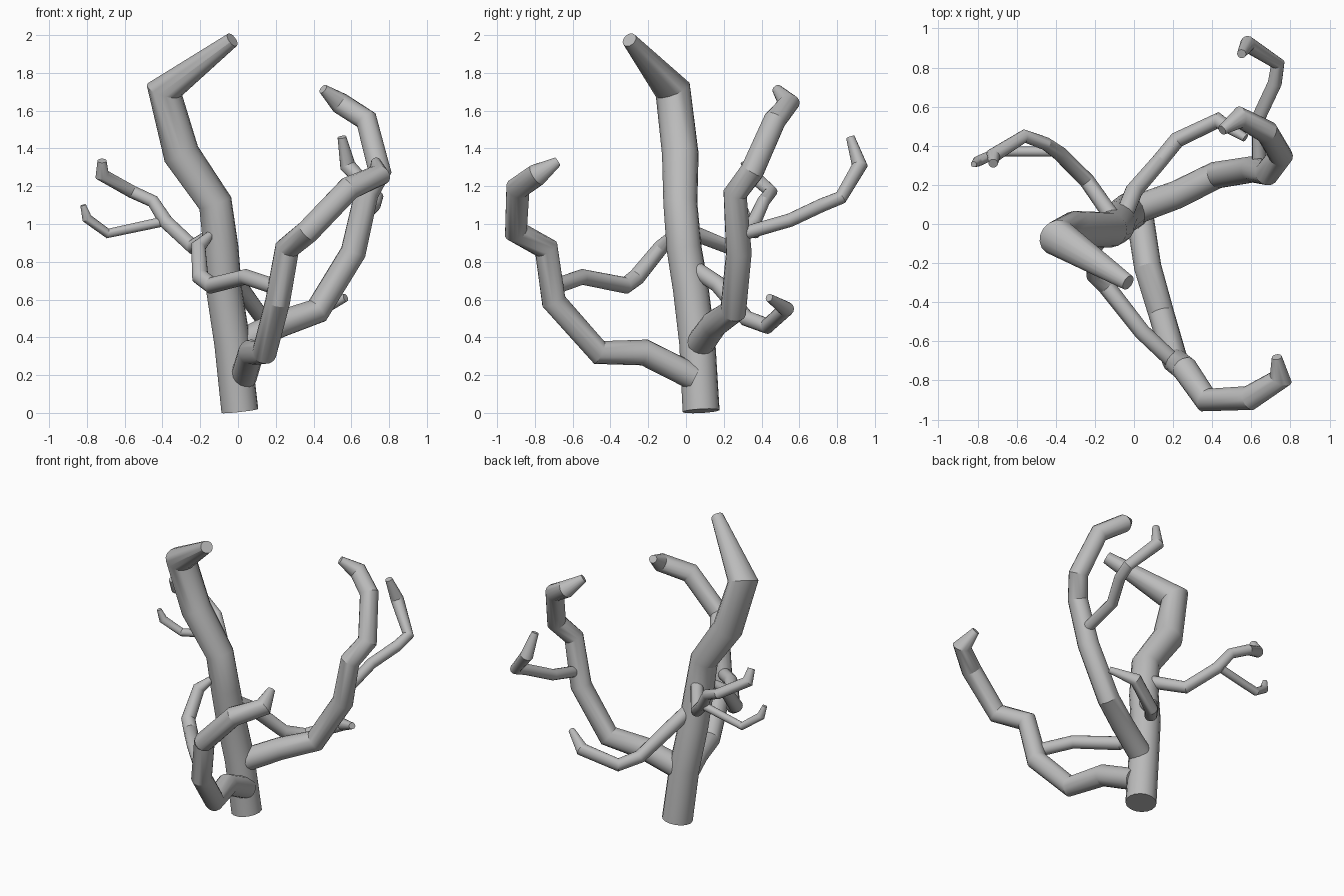
import bpy
import math

bark = bpy.data.materials.new("grey_bark")
bark.diffuse_color = (0.5, 0.5, 0.5, 1)


def limb(name, points):
    """Capped tapered tube through (x, y, z, radius) points."""
    curve = bpy.data.curves.new(name, 'CURVE')
    curve.dimensions = '3D'
    curve.bevel_depth = 1.0
    curve.bevel_resolution = 6
    curve.use_fill_caps = True
    spline = curve.splines.new('POLY')
    spline.points.add(len(points) - 1)
    for p, (x, y, z, r) in zip(spline.points, points):
        p.co = (x, y, z, 1)
        p.radius = r
    curve.materials.append(bark)
    obj = bpy.data.objects.new(name, curve)
    bpy.context.collection.objects.link(obj)
    bpy.ops.object.select_all(action='DESELECT')
    obj.select_set(True)
    bpy.context.view_layer.objects.active = obj
    bpy.ops.object.convert(target='MESH')
    bpy.ops.object.shade_smooth_by_angle(angle=math.radians(25))
    return bpy.context.object


# Main stem, leaning left and hooking forward at the top
limb("trunk", [
    (0.01, 0.08, 0.01, .098), (-0.03, 0.06, 0.37, .096), (-0.075, 0.025, 0.66, .095),
    (-0.09, -0.01, 0.87, .093), (-0.12, -0.03, 1.11, .09), (-0.30, -0.03, 1.37, .097),
    (-0.39, -0.07, 1.71, .097), (-0.03, -0.30, 1.975, .04)])

# Large limbs
limb("front_limb", [
    (0.03, 0.04, 0.19, .07), (0.07, -0.22, 0.32, .07), (0.14, -0.46, 0.32, .066),
    (0.21, -0.70, 0.59, .066), (0.26, -0.74, 0.87, .066), (0.37, -0.90, 0.96, .064),
    (0.59, -0.89, 1.19, .064), (0.75, -0.79, 1.26, .06), (0.73, -0.68, 1.33, .026)])
limb("right_limb", [
    (0.0, 0.07, 0.36, .075), (0.22, 0.15, 0.47, .072), (0.42, 0.25, 0.54, .07),
    (0.61, 0.28, 0.85, .068), (0.68, 0.26, 1.16, .064), (0.75, 0.35, 1.28, .063),
    (0.68, 0.47, 1.55, .06), (0.54, 0.545, 1.64, .057), (0.45, 0.48, 1.715, .026)])

# Thin branches
limb("right_back_branch", [
    (0.64, 0.27, 0.94, .036), (0.64, 0.55, 1.02, .036), (0.72, 0.72, 1.10, .036),
    (0.735, 0.82, 1.14, .036), (0.58, 0.92, 1.31, .042), (0.55, 0.87, 1.46, .023)])
limb("low_back_branch", [
    (-0.06, 0.02, 0.78, .045), (0.0, 0.17, 0.68, .045), (0.13, 0.32, 0.50, .042),
    (0.22, 0.43, 0.46, .042), (0.43, 0.53, 0.55, .042), (0.57, 0.44, 0.61, .021)])
limb("left_back_branch", [
    (-0.10, 0.02, 0.96, .042), (-0.24, 0.22, 0.88, .04), (-0.38, 0.36, 1.01, .038),
    (-0.45, 0.41, 1.12, .034), (-0.56, 0.45, 1.17, .034), (-0.72, 0.35, 1.26, .038),
    (-0.72, 0.31, 1.335, .024)])
limb("left_twig", [
    (-0.41, 0.37, 1.01, .026), (-0.69, 0.37, 0.95, .026), (-0.80, 0.32, 1.03, .027),
    (-0.82, 0.305, 1.10, .015)])
limb("front_left_branch", [
    (0.22, -0.72, 0.66, .042), (0.04, -0.55, 0.72, .042), (-0.14, -0.32, 0.675, .045),
    (-0.20, -0.26, 0.72, .045), (-0.21, -0.13, 0.88, .04), (-0.15, -0.08, 0.94, .022)])
